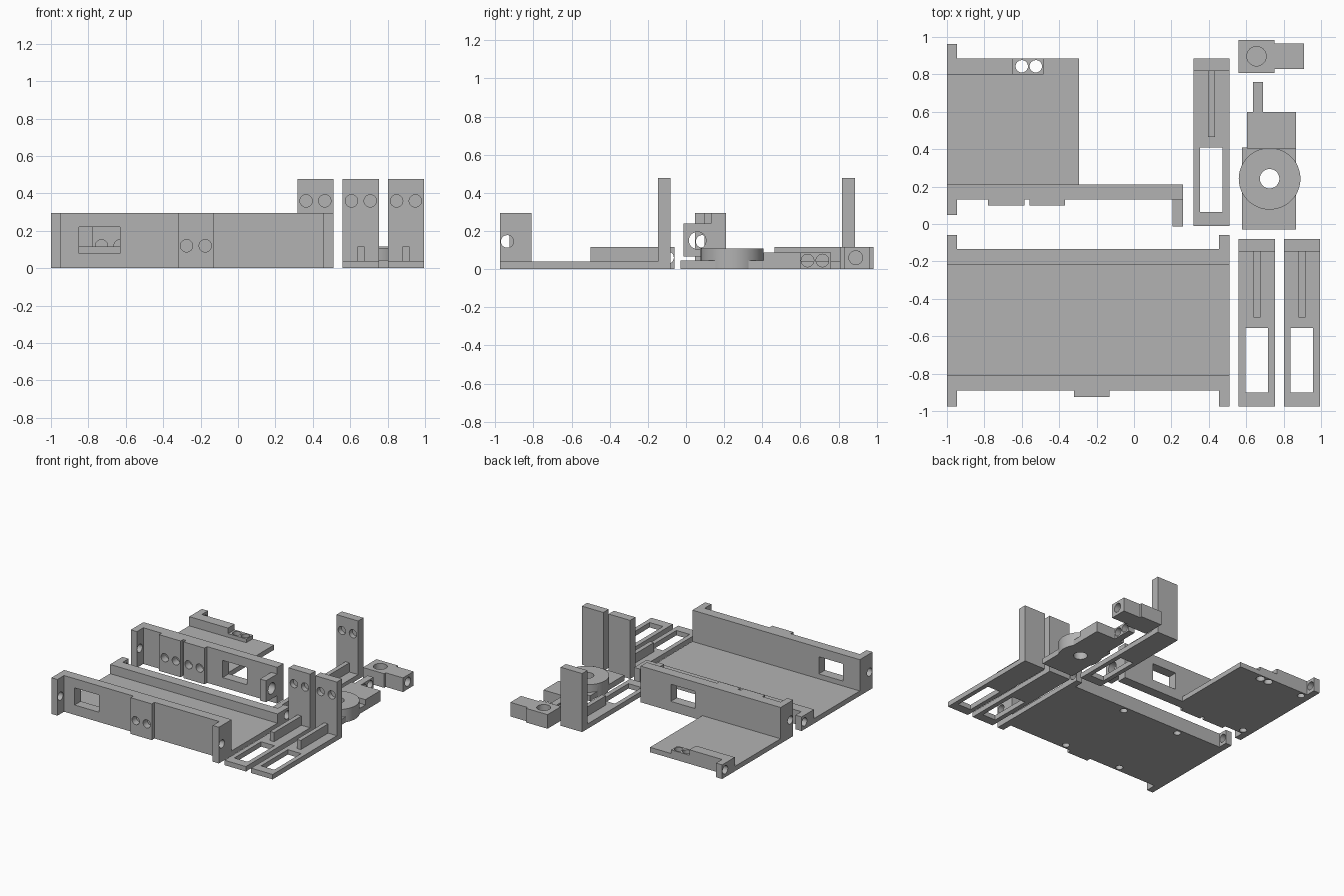
import bpy, bmesh, math
from mathutils import Matrix, Vector

if "Cube" in bpy.data.objects:
    bpy.data.objects.remove(bpy.data.objects["Cube"])

grey = bpy.data.materials.new("light_grey_plastic")
grey.use_nodes = True
COLOR = (0.45, 0.45, 0.45, 1)
grey.diffuse_color = COLOR
grey.node_tree.nodes["Principled BSDF"].inputs["Base Color"].default_value = COLOR


def add_box(bm, x0, x1, y0, y1, z0, z1):
    size = Matrix.Diagonal((x1 - x0, y1 - y0, z1 - z0, 1))
    centre = Vector(((x0 + x1) / 2, (y0 + y1) / 2, (z0 + z1) / 2))
    bmesh.ops.create_cube(bm, size=1, matrix=Matrix.Translation(centre) @ size)


def add_rod(bm, axis, centre, radius, length):
    turn = {"x": Matrix.Rotation(math.pi / 2, 4, "Y"),
            "y": Matrix.Rotation(math.pi / 2, 4, "X"),
            "z": Matrix.Identity(4)}[axis]
    bmesh.ops.create_cone(bm, cap_ends=True, segments=48, radius1=radius, radius2=radius,
                          depth=length, matrix=Matrix.Translation(Vector(centre)) @ turn)


def mesh_object(name, boxes, rods):
    bm = bmesh.new()
    for b in boxes:
        add_box(bm, *b)
    for r in rods:
        add_rod(bm, *r)
    mesh = bpy.data.meshes.new(name)
    bm.to_mesh(mesh)
    bm.free()
    obj = bpy.data.objects.new(name, mesh)
    bpy.context.collection.objects.link(obj)
    return obj


def make_part(name, boxes, rods=(), cut_boxes=(), cut_rods=()):
    """Fuse solids into one part and cut the openings out of it."""
    part = mesh_object(name, boxes, rods)
    part.data.materials.append(grey)
    cutter = mesh_object(name + "_cutter", cut_boxes, cut_rods)
    cutter.hide_render = True
    mod = part.modifiers.new("openings", "BOOLEAN")
    mod.operation, mod.object = "DIFFERENCE", cutter
    mod.solver, mod.use_self = "EXACT", True
    bpy.ops.object.select_all(action="DESELECT")
    bpy.context.view_layer.objects.active = part
    part.select_set(True)
    bpy.ops.object.modifier_apply(modifier=mod.name)
    bpy.data.objects.remove(cutter)
    bpy.ops.object.shade_smooth_by_angle(angle=math.radians(30))
    return part


TALL, LOW, FLOOR, HOLE, TAB = 0.295, 0.115, 0.04, 0.033, 0.055


def boss_holes(centre_x, y):
    return [("y", (centre_x + s * 0.05, y, 0.12), HOLE, 0.08) for s in (-1, 1)]


# Wide tray: floor, tall front wall, low back wall and four screw tabs
boxes = [(-1, 0.51, -0.89, -0.81, 0, TALL),
         (-1, 0.51, -0.82, -0.21, 0, FLOOR),
         (-1, 0.51, -0.22, -0.135, 0, LOW),
         (-0.32, -0.13, -0.925, -0.88, 0, TALL)]
holes = boss_holes(-0.225, -0.91)
for x in (-1, 0.51 - TAB):
    boxes += [(x, x + TAB, -0.975, -0.88, 0, TALL), (x, x + TAB, -0.145, -0.06, 0, LOW)]
    holes += [("x", (x + TAB / 2, -0.937, 0.145), HOLE, 0.2),
              ("x", (x + TAB / 2, -0.097, 0.06), HOLE, 0.2)]
# Blind screw holes below the walls
holes += [("z", (x, y, 0), 0.028, 0.14) for x in (-0.57, -0.05) for y in (-0.85, -0.178)]
make_part("wide_tray", boxes, cut_boxes=[(-0.85, -0.63, -0.95, -0.7, 0.08, 0.22)], cut_rods=holes)

# Short tray: long front wall, half floor, partial back wall
boxes = [(-1, 0.262, 0.13, 0.21, 0, TALL),
         (-1, -0.295, 0.2, 0.885, 0, FLOOR),
         (-1, -0.65, 0.8, 0.885, 0, LOW),
         (-0.66, -0.485, 0.8, 0.885, 0, 0.07),
         (-0.78, -0.585, 0.098, 0.14, 0, TALL),
         (-0.56, -0.37, 0.098, 0.14, 0, TALL),
         (-1, -1 + TAB, 0.047, 0.14, 0, TALL),
         (-1, -1 + TAB, 0.875, 0.963, 0, LOW),
         (0.262 - TAB, 0.262, -0.013, 0.14, 0.065, 0.24)]
holes = boss_holes(-0.68, 0.12) + boss_holes(-0.465, 0.12)
holes += [("x", (-0.97, 0.085, 0.145), HOLE, 0.2),
          ("x", (-0.97, 0.923, 0.06), HOLE, 0.2),
          ("x", (0.235, 0.06, 0.15), 0.045, 0.2),
          ("z", (-0.6, 0.843, 0), HOLE, 0.3),
          ("z", (-0.525, 0.843, 0), HOLE, 0.3),
          ("z", (-0.92, 0.17, 0), 0.028, 0.14),
          ("z", (-0.92, 0.843, 0), 0.028, 0.14)]
make_part("short_tray", boxes, cut_boxes=[(-0.23, -0.01, 0.05, 0.3, 0.08, 0.22)], cut_rods=holes)


# Three slotted angle brackets with a stiffening rib
def make_bracket(name, x, y):
    make_part(name,
              [(x - 0.097, x + 0.097, y, y + 0.895, 0, FLOOR),
               (x - 0.097, x + 0.097, y + 0.827, y + 0.895, 0, 0.477),
               (x - 0.018, x + 0.018, y + 0.475, y + 0.84, 0.02, LOW)],
              cut_boxes=[(x - 0.06, x + 0.06, y + 0.075, y + 0.42, -0.1, 0.1)],
              cut_rods=[("y", (x + s * 0.05, y + 0.827, 0.36), HOLE, 0.08) for s in (-1, 1)])


make_bracket("front_bracket_inner", 0.657, -0.975)
make_bracket("front_bracket_outer", 0.898, -0.975)
make_bracket("rear_bracket", 0.414, -0.01)

# Disc holder: stepped base, round boss and drilled tail
make_part("disc_holder",
          [(0.577, 0.865, -0.03, 0.41, 0, 0.045),
           (0.603, 0.865, 0.405, 0.6, 0, 0.088),
           (0.635, 0.69, 0.59, 0.76, 0, 0.088)],
          rods=[("z", (0.725, 0.242, 0.054), 0.165, 0.108)],
          cut_rods=[("z", (0.725, 0.242, 0.05), 0.052, 0.4),
                    ("x", (0.66, 0.637, 0.045), HOLE, 0.15),
                    ("x", (0.66, 0.715, 0.045), HOLE, 0.15)])

# Small clamp block with a blind socket and a drilled end
make_part("clamp_block",
          [(0.56, 0.752, 0.808, 0.984, 0, LOW),
           (0.74, 0.908, 0.828, 0.965, 0, LOW)],
          cut_rods=[("z", (0.655, 0.897, 0.11), 0.052, 0.16),
                    ("x", (0.86, 0.89, 0.06), 0.036, 0.24)])
